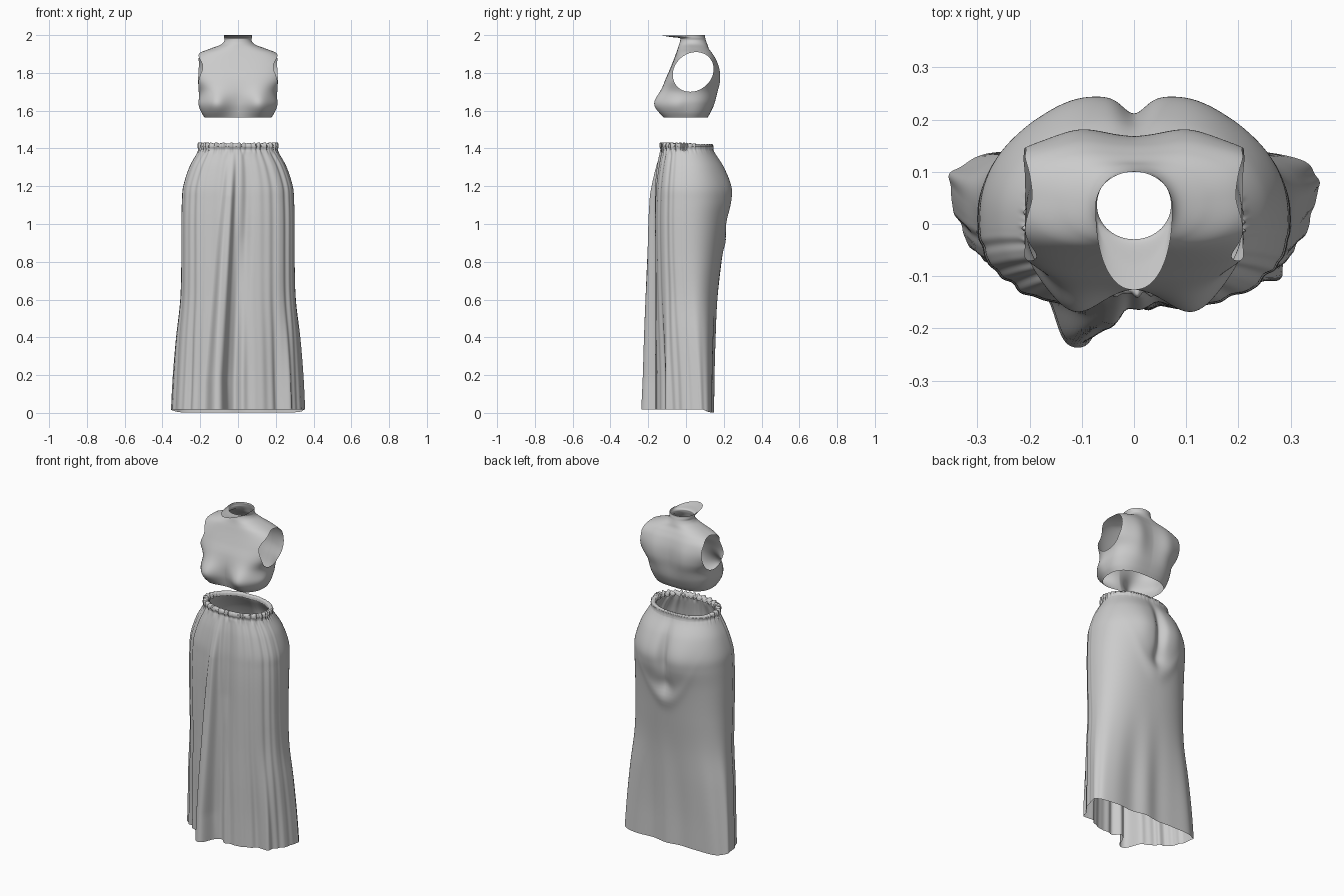
import bpy, bmesh
from math import sin, cos, pi, exp, sqrt

if "Cube" in bpy.data.objects:
    bpy.data.objects.remove(bpy.data.objects["Cube"])


def gauss(v, centre, width):
    return exp(-((v - centre) / width) ** 2)


def ramp(v, lo, hi):
    t = min(1, max(0, (v - lo) / (hi - lo)))
    return t * t * (3 - 2 * t)


def spline(rows, u):
    """Catmull-Rom interpolation through the profile rows."""
    i = min(int(u), len(rows) - 2)
    t = u - i
    p = [rows[max(0, min(len(rows) - 1, i + k))] for k in (-1, 0, 1, 2)]
    return [0.5 * (2 * b + (c - a) * t + (2 * a - 5 * b + 4 * c - d) * t * t
                   + (3 * b - a - 3 * c + d) * t ** 3) for a, b, c, d in zip(*p)]


def loft(rows, sides, steps, detail):
    """Open tube; row = z, half width, front y, back y, widest y, front and back squareness."""
    bm = bmesh.new()
    rings = []
    count = (len(rows) - 1) * steps
    for k in range(count + 1):
        z, w, yf, yb, yc, nf, nb = spline(rows, k / steps)
        ring = []
        for j in range(sides):
            a = 2 * pi * j / sides
            c, s = cos(a), sin(a)
            n = nb if s > 0 else nf
            r = (abs(c) ** n + abs(s) ** n) ** (-1 / n)
            d = yb - yc if s > 0 else yc - yf
            ring.append(bm.verts.new(detail(w * r * c, yc + d * r * s, z, a, k / steps)))
        rings.append(ring)
    for lo, hi in zip(rings, rings[1:]):
        for j in range(sides):
            m = (j + 1) % sides
            bm.faces.new((lo[j], lo[m], hi[m], hi[j]))
    return bm


def finish(bm, name):
    mesh = bpy.data.meshes.new(name)
    for f in bm.faces:
        f.smooth = True
    bm.to_mesh(mesh)
    bm.free()
    obj = bpy.data.objects.new(name, mesh)
    bpy.context.collection.objects.link(obj)
    return obj


# Sleeveless cropped top: hem, bust, shoulders, neck and flared collar front
top_rows = [
    (1.565, .178, -.105, .115, .00, 2.5, 2.5),
    (1.595, .194, -.112, .132, .00, 2.5, 2.5),
    (1.640, .204, -.120, .150, .01, 2.6, 2.5),
    (1.700, .208, -.122, .160, .02, 2.6, 2.8),
    (1.760, .236, -.110, .167, .03, 3.0, 3.4),
    (1.820, .256, -.085, .164, .04, 3.0, 3.8),
    (1.870, .245, -.065, .151, .045, 2.8, 3.8),
    (1.905, .205, -.052, .134, .045, 2.6, 3.0),
    (1.930, .142, -.043, .120, .045, 2.3, 2.3),
    (1.950, .090, -.037, .113, .04, 2.1, 2.1),
    (1.970, .072, -.031, .106, .037, 2.0, 2.0),
    (1.984, .073, -.034, .102, .036, 2.0, 2.0),
    (1.990, .074, -.080, .100, .034, 2.0, 2.0),
    (1.997, .074, -.126, .100, .033, 2.2, 2.0),
]


def top_detail(x, y, z, a, u):
    front, back = max(0, -sin(a)) ** .5, max(0, sin(a))
    y -= front * gauss(abs(x), .122, .072) * .066 * gauss(z, 1.632, .075)
    y += back * gauss(abs(x), .105, .062) * .017 * gauss(z, 1.77, .14)
    # Rounded outer side of the bust
    x += (1 if x > 0 else -1) * ramp(abs(x), .1, .2) * gauss(sin(a), -.4, .35) * .010 * gauss(z, 1.63, .04)
    if u > 11 and y > 0:
        z += .003 * (u - 11) / 2
    return x, y, z


def armhole(co):
    """Side-view distance from the armhole centre, 1 on its edge."""
    dz = co.z - 1.805
    dy = co.y - .038 - .15 * dz
    return sqrt((dy / .107) ** 2 + (dz / .105) ** 2)


# Cut the armholes: split crossed edges on the outline, then drop the inside
bm = loft(top_rows, 200, 8, top_detail)
outline = set()
for e in list(bm.edges):
    p, q = e.verts
    fp, fq = armhole(p.co) - 1, armhole(q.co) - 1
    if fp * fq < 0 and abs(p.co.x) > .1:
        outline.add(bmesh.utils.edge_split(e, p, fp / (fp - fq))[1])
for f in list(bm.faces):
    ends = [v for v in f.verts if v in outline]
    if len(ends) == 2:
        bmesh.utils.face_split(f, ends[0], ends[1])
inside = [f for f in bm.faces if abs(f.calc_center_median().x) > .1
          and armhole(f.calc_center_median()) < 1]
bmesh.ops.delete(bm, geom=inside, context='FACES')
finish(bm, "cropped_top")

# Long skirt: hem, thighs, hips and gathered waistband turned inward
skirt_rows = [
    (0.018, .352, -.163, .140, .070, 2.0, 3.8),
    (0.200, .343, -.163, .143, .060, 2.0, 3.3),
    (0.400, .328, -.165, .152, .045, 2.1, 2.8),
    (0.600, .306, -.165, .165, .030, 2.3, 2.4),
    (0.800, .300, -.166, .188, .015, 2.4, 2.3),
    (1.000, .300, -.168, .214, .010, 2.4, 2.2),
    (1.120, .297, -.166, .234, .010, 2.4, 2.2),
    (1.200, .290, -.162, .234, .010, 2.4, 2.2),
    (1.300, .258, -.150, .200, .010, 2.3, 2.2),
    (1.375, .217, -.135, .155, .005, 2.2, 2.2),
    (1.395, .208, -.131, .147, .000, 2.2, 2.2),
    (1.412, .210, -.136, .146, .000, 2.2, 2.2),
    (1.427, .204, -.130, .142, .000, 2.2, 2.2),
    (1.424, .184, -.110, .128, .000, 2.2, 2.2),
    (1.405, .178, -.104, .124, .000, 2.2, 2.2),
]


def skirt_detail(x, y, z, a, u):
    c, s = cos(a), sin(a)
    front, back = ramp(-s, .0, .6), ramp(s, .0, .6)
    low = 1 - ramp(z, .1, .75)
    waist = ramp(z, 1.36, 1.41)
    # Irregular vertical pleats, deepest across the front
    pleat = (.7 * sin(29 * a + 1.5 * sin(3 * a)) + .8 * sin(17 * a + 2 + .5 * z)
             + .4 * sin(41 * a + 1 + 2 * sin(2 * a)))
    r = front * (.0028 + .0022 * low) * pleat * (1 - waist)
    # Broad flares at the hem
    r += low * (.006 * sin(9 * a + .6) + .003 * sin(14 * a)) * (1 - .5 * front) * (1 - .6 * abs(c) ** 4)
    # Uneven gathers of the waistband
    gather = sin(38 * a + 2.5 * sin(5 * a)) + .5 * sin(61 * a + 1)
    edge = .15 + .85 * ramp(-s, -.6, .2)
    r += waist * edge * .0038 * gather
    dx, dy = x + r * c, y + r * s
    # Large front fold leaning toward the centre, with a groove beside it
    t = max(0, 1 - z / 1.38)
    on_front = ramp(-s, .1, .4)
    mid = -.035 - .076 * min(1, t * 1.15)
    dy -= on_front * (.016 * min(1, t * 6) + .064 * t) * exp(-abs((x - mid) / (.024 + .022 * t)) ** 4)
    dy += on_front * min(1, t * 3) * .022 * gauss(x, mid + .09, .035)
    # Small fold near the right front corner
    dx += .012 * low * gauss(x, .265, .025) * on_front
    dy -= .016 * low * gauss(x, .265, .025) * on_front
    # Seat cleft, rounded cheeks and the draped tuck underneath
    seat = gauss(z, 1.17, .15) * back
    dy -= seat * .028 * gauss(x, 0, .03)
    dy += seat * .014 * gauss(abs(x), .11, .08)
    dy -= back * .016 * gauss(x, 0, .05) * gauss(z, 1.0, .05)
    dy += back * .010 * gauss(z, .91 + 6 * x * x, .045) * gauss(x, 0, .12)
    # Hem dips at the back
    z -= (1 - ramp(z, 0, .15)) * .017 * ramp(s, .2, .8)
    if u > 11:
        z += waist * edge * .003 * gather - .006 * back
    return dx, dy, z


finish(loft(skirt_rows, 400, 9, skirt_detail), "long_skirt")
